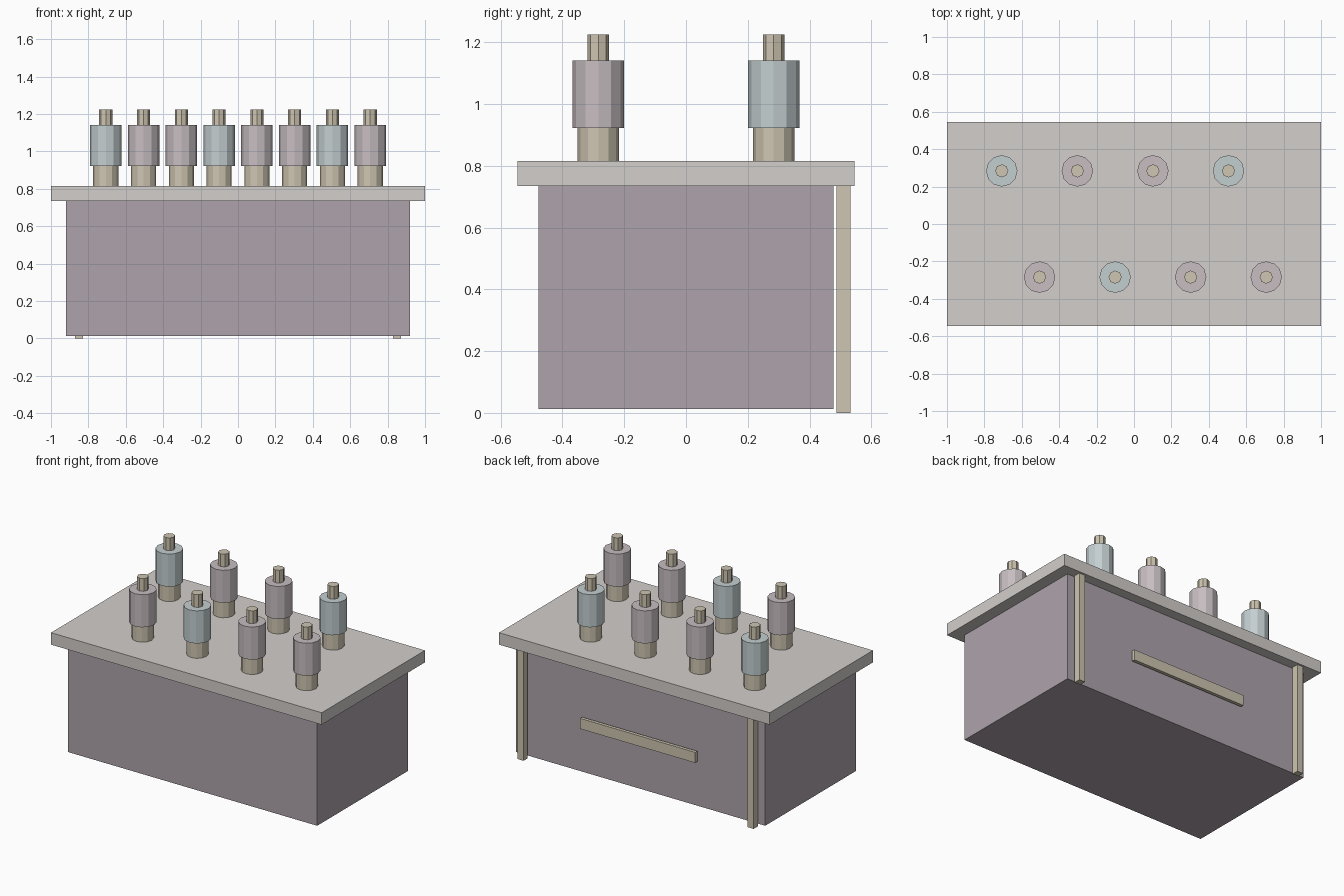
import bpy

if "Cube" in bpy.data.objects:
    bpy.data.objects.remove(bpy.data.objects["Cube"])


def material(name, rgb):
    m = bpy.data.materials.new(name)
    m.diffuse_color = (*rgb, 1)
    m.use_nodes = True
    m.node_tree.nodes["Principled BSDF"].inputs["Base Color"].default_value = m.diffuse_color
    return m


PLUM = material("plum", (0.42, 0.37, 0.41))
STONE = material("stone", (0.65, 0.62, 0.60))
BRASS = material("brass", (0.62, 0.56, 0.44))
MAUVE = material("mauve", (0.57, 0.51, 0.53))
TEAL = material("teal", (0.55, 0.62, 0.63))


def finish(name, mat):
    ob = bpy.context.object
    ob.name = name
    ob.data.materials.append(mat)
    return ob


def box(name, lo, hi, mat):
    centre = [(a + b) / 2 for a, b in zip(lo, hi)]
    bpy.ops.mesh.primitive_cube_add(size=1, location=centre)
    ob = finish(name, mat)
    ob.scale = [b - a for a, b in zip(lo, hi)]
    bpy.ops.object.transform_apply(location=False, rotation=False, scale=True)
    return ob


def cylinder(name, x, y, z0, z1, r, sides, mat):
    bpy.ops.mesh.primitive_cylinder_add(vertices=sides, radius=r, depth=z1 - z0,
                                        location=(x, y, (z0 + z1) / 2))
    return finish(name, mat)


# Cabinet and lid
box("cabinet_body", (-0.92, -0.478, 0.013), (0.92, 0.478, 0.735), PLUM)
box("lid_slab", (-1, -0.545, 0.735), (1, 0.545, 0.815), STONE)

# Rear posts and rear bar
for side, x in (("left", -0.85), ("right", 0.85)):
    box(f"rear_post_{side}", (x - 0.022, 0.488, 0), (x + 0.022, 0.532, 0.735), BRASS)
box("rear_bar", (-0.425, 0.488, 0.313), (0.425, 0.51, 0.383), BRASS)

# Terminals in two staggered rows, every third one teal
for i in range(8):
    x = -0.707 + 0.202 * i
    y = 0.284 if i % 2 == 0 else -0.284
    cylinder(f"terminal_base_{i}", x, y, 0.815, 0.922, 0.067, 12, BRASS)
    cylinder(f"terminal_collar_{i}", x, y, 0.922, 1.14, 0.084, 12,
             TEAL if i % 3 == 0 else MAUVE)
    cylinder(f"terminal_tip_{i}", x, y, 1.14, 1.225, 0.035, 8, BRASS)
